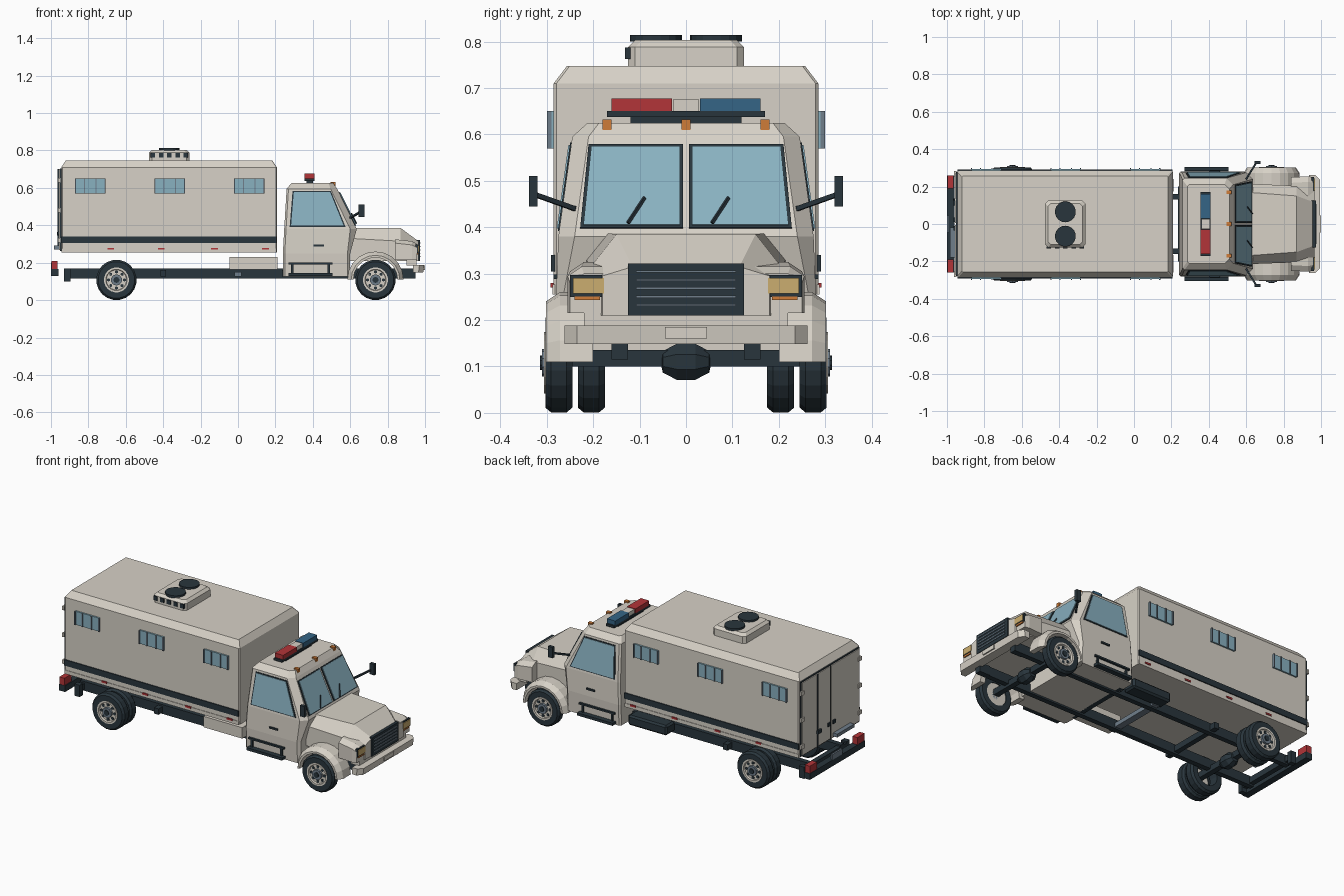
import bpy, bmesh, math
from mathutils import Vector

if "Cube" in bpy.data.objects:
    bpy.data.objects.remove(bpy.data.objects["Cube"])


def material(name, r, g, b):
    m = bpy.data.materials.new(name)
    m.use_nodes = True
    m.diffuse_color = (r, g, b, 1)
    m.node_tree.nodes["Principled BSDF"].inputs["Base Color"].default_value = (r, g, b, 1)
    return m


cream = material("cream paint", .68, .64, .57)
dark = material("dark slate", .022, .036, .046)
glass = material("pale blue glass", .25, .44, .53)
steel = material("steel grey", .16, .21, .26)
red = material("signal red", .45, .035, .04)
blue = material("signal blue", .035, .13, .24)
orange = material("amber", .62, .2, .04)
lens = material("headlight yellow", .6, .42, .16)


def finish(name, bm, mat):
    bmesh.ops.recalc_face_normals(bm, faces=bm.faces)
    me = bpy.data.meshes.new(name)
    bm.to_mesh(me)
    bm.free()
    me.materials.append(mat)
    ob = bpy.data.objects.new(name, me)
    bpy.context.collection.objects.link(ob)
    return ob


def loft(name, rings, mat, loop=False):
    """Skin equal-sized rings; cap the ends or join last to first."""
    bm = bmesh.new()
    vs = [[bm.verts.new(p) for p in r] for r in rings]
    n = len(rings[0])
    pairs = list(zip(vs, vs[1:])) + ([(vs[-1], vs[0])] if loop else [])
    for a, b in pairs:
        for i in range(n):
            j = (i + 1) % n
            bm.faces.new((a[i], a[j], b[j], b[i]))
    if not loop:
        bm.faces.new(vs[0])
        bm.faces.new(vs[-1])
    return finish(name, bm, mat)


def box(name, x, y, z, mat, bevel=0):
    """Box from (min, max) pairs on each axis."""
    y = sorted(y)
    ob = loft(name, [[(x[0], y[0], h), (x[1], y[0], h), (x[1], y[1], h), (x[0], y[1], h)] for h in z], mat)
    if bevel:
        mod = ob.modifiers.new("bevel", "BEVEL")
        mod.width, mod.segments = bevel, 1
    return ob


def octagon(z, x0, x1, w, cb, cf):
    """Plan outline with chamfered back and front corners."""
    half = [(x0, w - cb), (x0 + cb, w), (x1 - cf, w), (x1, w - cf)]
    return [(x, y, z) for x, y in half] + [(x, -y, z) for x, y in reversed(half)]


def plate(name, pts, out, mat, grow=1.0):
    """Thin plate from a flat outline, pushed along the given offset."""
    pts = [Vector(p) for p in pts]
    c = sum(pts, Vector()) / len(pts)
    pts = [c + (p - c) * grow for p in pts]
    return loft(name, [pts, [p + Vector(out) for p in pts]], mat)


def lathe(name, centre, profile, mat, axis="y", n=20, side=1):
    """Spin a closed (radius, offset) profile around an axis."""
    rings = []
    for i in range(n):
        a = 2 * math.pi * (i + .5) / n
        c, s = math.cos(a), math.sin(a)
        rings.append([Vector(centre) + Vector((r * c, side * o, r * s) if axis == "y" else (r * c, r * s, o))
                      for r, o in profile])
    return loft(name, rings, mat, loop=True)


def disc(name, centre, r, depth, mat, axis="y", n=16, side=1):
    return lathe(name, centre, [(.0005, 0), (r, 0), (r, depth), (.0005, depth)], mat, axis, n, side)


def rod(name, a, b, r, mat):
    a, b = Vector(a), Vector(b)
    q = (b - a).to_track_quat("Z", "Y")
    sq = [q @ Vector((r * i, r * j, 0)) for i, j in ((-1, -1), (1, -1), (1, 1), (-1, 1))]
    return loft(name, [[p + v for v in sq] for p in (a, b)], mat)


# Cargo body
loft("cargo_body", [octagon(.255, -.945, .208, .285, .006, .006), octagon(.71, -.945, .208, .285, .006, .006),
                    octagon(.747, -.92, .183, .257, .006, .006)], cream)
for s in (-1, 1):
    box("body_stripe", (-.945, .205), (s * .28, s * .291), (.305, .34), dark)
    box("body_sill", (-.945, .205), (s * .28, s * .288), (.255, .277), cream)
    for x in (-.68, -.41, -.126, .147):
        box("side_marker", (x - .018, x + .018), (s * .28, s * .292), (.27, .28), red)
    for x in (-.79, -.365, .06):
        box("side_window", (x - .08, x + .08), (s * .28, s * .294), (.57, .65), glass)
        for k in (-.078, -.03, .03, .078):
            box("window_bar", (x + k - .003, x + k + .003), (s * .29, s * .3), (.57, .65), steel)

# Rear doors
box("door_surround", (-.952, -.94), (-.277, .277), (.262, .705), dark)
for s in (-1, 1):
    box("rear_door", (-.957, -.95), (s * .005, s * .27), (.267, .7), cream)
    box("door_latch", (-.965, -.955), (s * .012, s * .035), (.35, .37), dark)
    for z in (.32, .48, .64):
        box("door_hinge", (-.962, -.95), (s * .255, s * .283), (z - .012, z + .012), cream)
rod("lock_rod", (-.96, .13, .27), (-.96, .13, .7), .004, dark)
box("lock_handle", (-.968, -.955), (.1, .135), (.345, .365), dark)
box("rear_step", (-.985, -.945), (-.18, -.02), (.272, .292), steel)

# Roof vent with two fans
loft("roof_vent", [octagon(.745, -.475, -.26, .125, .015, .015), octagon(.788, -.475, -.26, .125, .015, .015),
                   octagon(.803, -.46, -.275, .11, .015, .015)], cream)
for s in (-1, 1):
    disc("roof_fan", (-.367, s * .065, .8), .056, .014, dark, "z", 18)
for i in range(5):
    x = -.455 + i * .044
    box("vent_slot", (x - .012, x + .012), (-.131, -.12), (.762, .787), dark)

# Chassis
for s in (-1, 1):
    box("chassis_rail", (-.93, .93), (s * .13, s * .16), (.115, .17), dark)
    box("rear_post", (-.93, -.895), (s * .185, s * .215), (.1, .17), dark)
    box("tail_lamp", (-.998, -.965), (s * .19, s * .258), (.165, .21), red)
for x in (-.915, -.4, .25):
    box("cross_member", (x - .015, x + .015), (-.2, .2), (.125, .16), dark)
box("centre_member", (-.02, .02), (-.18, .18), (.125, .15), steel)
box("rear_bumper", (-1, -.96), (-.26, .26), (.13, .167), dark)
box("rear_plate", (-1, -.99), (-.045, .045), (.167, .2), steel)
box("equipment_box", (-.045, .21), (-.26, -.165), (.165, .23), cream)
box("fuel_tank", (-.045, .21), (.165, .25), (.13, .19), dark, .01)

# Wheels, axles and differentials
TYRE = [(.066, 0), (.098, 0), (.108, .012), (.108, .046), (.098, .058), (.066, .058)]
for s in (-1, 1):
    for x, y in ((.735, .245), (-.65, .245), (-.65, .175)):
        lathe("tyre", (x, s * y, .108), TYRE, dark, side=s)
    for x in (.735, -.65):
        c = (x, s * .25, .108)
        lathe("wheel_rim", c, [(.0005, 0), (.067, 0), (.067, .056), (.057, .056), (.054, .046), (.0005, .046)],
              cream, side=s)
        disc("wheel_hub", c, .03, .06, steel, side=s, n=10)
        disc("hub_cap", c, .016, .065, dark, side=s, n=10)
        for k in range(8):
            a = math.tau * k / 8
            disc("rim_hole", (x + .043 * math.cos(a), s * .29, .108 + .043 * math.sin(a)), .009, .009, dark,
                 n=6, side=s)
for x in (.735, -.65):
    box("axle", (x - .016, x + .016), (-.26, .26), (.1, .135), dark)
    lathe("differential", (x, 0, .11), [(.0005, -.055), (.025, -.05), (.042, -.02), (.042, .02), (.025, .05),
                                        (.0005, .055)], dark, n=8)

# Cab shell
loft("cab", [octagon(.125, .24, .6, .275, .01, .015), octagon(.25, .24, .6, .28, .01, .015),
             octagon(.38, .247, .635, .275, .01, .035), octagon(.595, .26, .53, .245, .01, .035),
             octagon(.625, .285, .51, .212, .01, .025)], cream)


def cab_side(x, z, s):
    return (x, s * (.275 - (z - .38) * .03 / .215), z)


def cab_front(y, z):
    return (.635 - (z - .38) * .105 / .215, y, z)


for s in (-1, 1):
    side = [cab_side(x, z, s) for x, z in ((.28, .395), (.57, .395), (.495, .58), (.295, .58))]
    plate("door_window_frame", side, (0, s * .003, 0), dark, 1.03)
    plate("door_window", side, (0, s * .006, 0), glass, .97)
    front = [cab_front(s * y, z) for y, z in ((.006, .397), (.228, .397), (.21, .577), (.006, .577))]
    plate("windscreen_frame", front, (.004, 0, .002), dark)
    plate("windscreen", front, (.007, 0, .004), glass, .94)
    y = -.125 if s < 0 else .056
    a, b = Vector(cab_front(y, .405)), Vector(cab_front(y + .036, .46))
    rod("wiper", a + Vector((.01, 0, .004)), b + Vector((.01, 0, .004)), .003, dark)
    box("door_handle", (.405, .46), (s * .27, s * .286), (.288, .298), dark)
    rod("mirror_arm", (.6, s * .24, .44), (.655, s * .33, .472), .005, dark)
    box("mirror", (.645, .675), (s * .32, s * .338), (.445, .51), dark)
    box("upper_step", (.27, .505), (s * .26, s * .29), (.19, .2), dark)
    box("lower_step", (.27, .505), (s * .26, s * .306), (.13, .146), dark)
    for x in (.29, .485):
        box("step_bracket", (x - .006, x + .006), (s * .27, s * .286), (.14, .195), dark)

# Roof lights
box("light_bar_base", (.355, .41), (-.17, .17), (.638, .651), dark)
box("light_bar_foot", (.365, .4), (-.12, .12), (.62, .64), dark)
box("red_beacon", (.355, .41), (-.16, -.03), (.65, .677), red)
box("blue_beacon", (.355, .41), (.03, .16), (.65, .677), blue)
box("beacon_centre", (.36, .405), (-.028, .028), (.65, .675), cream)
for y in (-.17, 0, .17):
    box("roof_marker", (.495, .522), (y - .01, y + .01), (.61, .632), orange)


# Bonnet
def hood_ring(x, w, shoulder, wt, top):
    half = [(w, .21), (w, shoulder), (wt, top)]
    return [(x, y, z) for y, z in half] + [(x, -y, z) for y, z in reversed(half)]


loft("bonnet", [hood_ring(.6, .215, .33, .17, .387), hood_ring(.87, .205, .315, .15, .385),
                hood_ring(.965, .18, .295, .115, .315)], cream)
box("grille", (.95, .973), (-.125, .125), (.21, .322), dark)
for i in range(5):
    z = .23 + i * .018
    box("grille_slat", (.97, .977), (-.108, .108), (z, z + .005), steel)
for s in (-1, 1):
    loft("headlight_housing", [[(x, s * y, z) for y, z in ((.13, .215), (w, .215), (w, h - .02), (w - .03, h),
                                                           (.13, h))]
                               for x, w, h in ((.84, .25, .325), (.93, .255, .315), (.958, .25, .3))], cream)
    box("headlight_frame", (.95, .963), (s * .17, s * .25), (.25, .297), dark)
    box("headlight", (.955, .967), (s * .177, s * .243), (.257, .291), lens)
    box("turn_signal", (.95, .965), (s * .185, s * .24), (.243, .251), orange)

    # Front wheel arch
    section = ((.118, .2), (.118, .302), (.13, .302), (.15, .272), (.15, .2))
    loft("wheel_arch", [[(.735 + r * math.cos(a), s * y, .11 + r * math.sin(a)) for r, y in section]
                        for a in (math.pi * i / 10 for i in range(11))], cream)
    box("bumper_mount", (.88, .95), (s * .125, s * .16), (.115, .17), dark)

# Front bumper
loft("front_bumper", [[(x0, s * .262, z), (x1 - .025, s * .262, z), (x1, s * .235, z), (x1, -s * .235, z),
                       (x1 - .025, -s * .262, z), (x0, -s * .262, z)]
                      for s, z, x0, x1 in ((1, .148, .935, .99), (1, .188, .935, .995))], cream)
box("front_plate", (.98, .999), (-.045, .045), (.16, .185), cream)
box("front_valance", (.9, .955), (-.22, .22), (.185, .225), cream)
